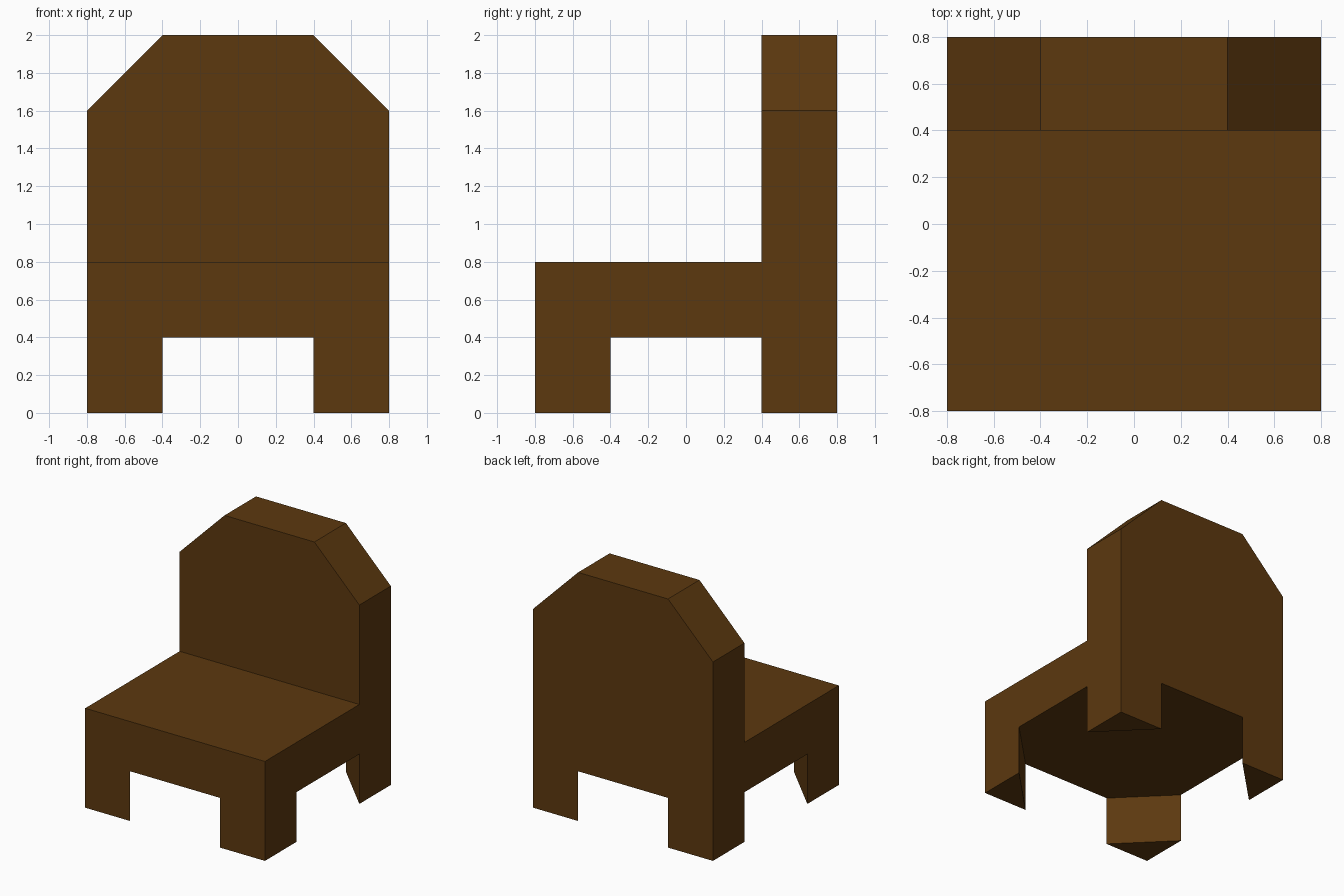
import bpy, bmesh
from mathutils import Vector

if "Cube" in bpy.data.objects:
    bpy.data.objects.remove(bpy.data.objects["Cube"])

wood = bpy.data.materials.new("dark brown wood")
wood.diffuse_color = (0.107, 0.040, 0.0048, 1)
wood.use_nodes = True
wood.node_tree.nodes["Principled BSDF"].inputs["Base Color"].default_value = wood.diffuse_color


def prism(name, profile, offset, caps=(True, True)):
    """Extrude a flat profile by offset; caps = (start, end) faces kept."""
    bm = bmesh.new()
    off = Vector(offset)
    a = [bm.verts.new(p) for p in profile]
    b = [bm.verts.new(Vector(p) + off) for p in profile]
    n = len(a)
    for i in range(n):
        j = (i + 1) % n
        bm.faces.new((a[i], a[j], b[j], b[i]))
    # Caps hidden against another part are left out
    start, end = bm.faces.new(a[::-1]), bm.faces.new(b)
    bmesh.ops.recalc_face_normals(bm, faces=bm.faces)
    for face, keep in ((start, caps[0]), (end, caps[1])):
        if not keep:
            bm.faces.remove(face)
    mesh = bpy.data.meshes.new(name)
    bm.to_mesh(mesh)
    bm.free()
    mesh.materials.append(wood)
    obj = bpy.data.objects.new(name, mesh)
    bpy.context.collection.objects.link(obj)
    return obj


W, T = 0.8, 0.4   # half width, thickness

# Seat slab
prism("seat", [(-W, -W, T), (W, -W, T), (W, W, T), (-W, W, T)], (0, 0, T))

# Backrest with two cut upper corners
outline = [(-W, 0.8), (W, 0.8), (W, 1.6), (0.4, 2), (-0.4, 2), (-W, 1.6)]
backrest = prism("backrest", [(x, T, z) for x, z in outline], (0, T, 0))

# Triangular corner legs
for sy, end in ((-1, "front"), (1, "back")):
    for sx, side in ((-1, "left"), (1, "right")):
        tri = [(sx * W, sy * W, 0), (sx * (W - T), sy * W, 0), (sx * W, sy * (W - T), 0)]
        prism(f"{end}_{side}_leg", tri, (0, 0, T), caps=(True, False))
